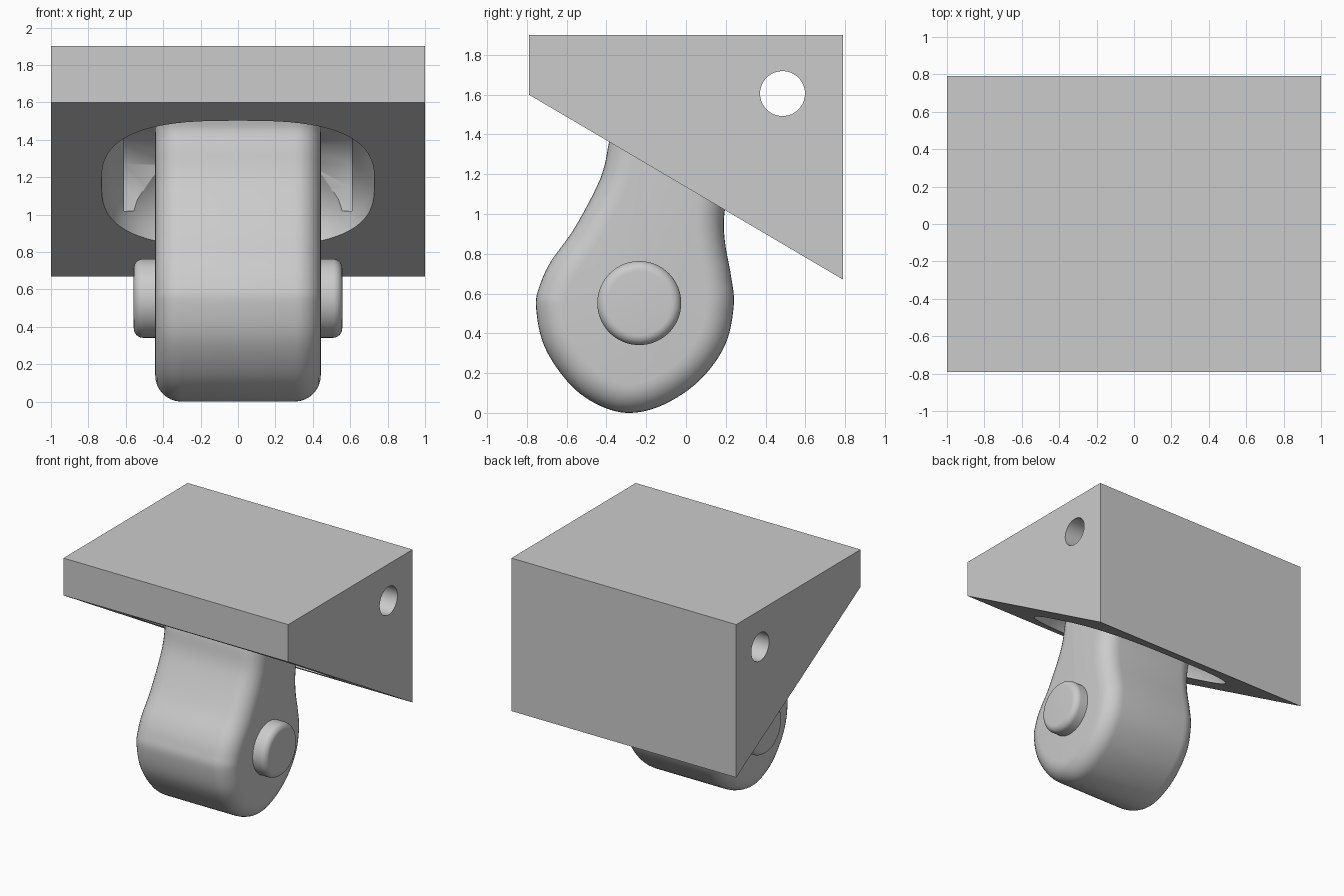
import bpy, bmesh, math
from mathutils import Vector

cube = bpy.data.objects.get("Cube")
if cube:
    bpy.data.objects.remove(cube)

grey = bpy.data.materials.new("plain grey")
grey.use_nodes = True
COLOUR = (0.6, 0.6, 0.6, 1)
grey.diffuse_color = COLOUR
grey.node_tree.nodes["Principled BSDF"].inputs["Base Color"].default_value = COLOUR


def loft(name, rings):
    """Skin a list of equal-length closed rings and cap both ends."""
    bm = bmesh.new()
    loops = [[bm.verts.new(p) for p in ring] for ring in rings]
    n = len(loops[0])
    for a, b in zip(loops, loops[1:]):
        for i in range(n):
            j = (i + 1) % n
            bm.faces.new((a[i], a[j], b[j], b[i]))
    bm.faces.new(loops[0])
    bm.faces.new(loops[-1])
    bmesh.ops.recalc_face_normals(bm, faces=bm.faces)
    mesh = bpy.data.meshes.new(name)
    bm.to_mesh(mesh)
    bm.free()
    mesh.materials.append(grey)
    obj = bpy.data.objects.new(name, mesh)
    bpy.context.collection.objects.link(obj)
    return obj


def activate(obj):
    bpy.ops.object.select_all(action='DESELECT')
    obj.select_set(True)
    bpy.context.view_layer.objects.active = obj


def smooth(obj):
    activate(obj)
    bpy.ops.object.shade_smooth_by_angle(angle=math.radians(30))


def cut(obj, cutter):
    cutter.hide_render = True
    mod = obj.modifiers.new("cut", 'BOOLEAN')
    mod.operation, mod.solver, mod.object = 'DIFFERENCE', 'EXACT', cutter
    activate(obj)
    bpy.ops.object.modifier_apply(modifier=mod.name)
    bpy.data.objects.remove(cutter)


def section(points, x):
    return [Vector((x, y, z)) for y, z in points]


def prism(name, points, half):
    return loft(name, [section(points, x) for x in (-half, half)])


def circle(y, z, r, n=64):
    return [(y + r * math.cos(math.tau * i / n), z + r * math.sin(math.tau * i / n))
            for i in range(n)]


def spline(points, steps=6):
    """Closed Catmull-Rom curve through the points."""
    pts = [Vector(p) for p in points]
    out = []
    for i in range(len(pts)):
        a, b, c, d = (pts[(i + k) % len(pts)] for k in (-1, 0, 1, 2))
        for s in range(steps):
            t = s / steps
            out.append(0.5 * (2 * b + (c - a) * t + (2 * a - 5 * b + 4 * c - d) * t * t
                              + (3 * b - a - 3 * c + d) * t ** 3))
    return out


def inset(points, d):
    """Move a counter-clockwise outline inward by d."""
    pts = [Vector(p) for p in points]
    out = []
    for i, p in enumerate(pts):
        t = (pts[(i + 1) % len(pts)] - pts[i - 1]).normalized()
        out.append(p + d * Vector((-t.y, t.x)))
    return out


def rounded_prism(name, points, half, radius, steps=8):
    """Extrude along x with rounded rims."""
    rings = []
    for i in range(steps + 1):
        a = math.pi / 2 * i / steps
        rings.append((half - radius * (1 - math.cos(a)), radius * (1 - math.sin(a))))
    # cos/sin run from the side wall to the flat cap
    rings = [(half - radius + radius * math.sin(math.pi / 2 * i / steps),
              radius * (1 - math.cos(math.pi / 2 * i / steps))) for i in range(steps + 1)]
    full = [(-x, d) for x, d in reversed(rings)] + rings
    obj = loft(name, [section(inset(points, d), x) for x, d in full])
    smooth(obj)
    return obj


# Wedge-shaped mounting block
block = prism("mounting_block", [(-0.79, 1.6), (0.79, 0.67), (0.79, 1.9), (-0.79, 1.9)], 1)

# Cross hole through the block
cut(block, prism("hole_cutter", circle(0.485, 1.605, 0.113), 1.2))

# Oval bowl sunk into the sloping underside
along = Vector((0, 1.58, -0.93)).normalized()
inward = Vector((0, 0.93, 1.58)).normalized()
centre = Vector((0, -0.05, 1.165))


def oval(scale, depth, power=2.8, n=72):
    ring = []
    for i in range(n):
        c, s = math.cos(math.tau * i / n), math.sin(math.tau * i / n)
        u = math.copysign(abs(c) ** (2 / power), c) * 0.73 * scale
        v = math.copysign(abs(s) ** (2 / power), s) * 0.665 * scale
        ring.append(centre + Vector((u, 0, 0)) + along * v + inward * depth)
    return ring


bowl = [oval(1, -0.1)]
bowl += [oval(math.cos(a), 0.42 * math.sin(a)) for a in (math.radians(8 * k) for k in range(9))]
cut(block, loft("bowl_cutter", bowl))

# Deeper chamber behind the bowl
chamber = [(-0.4, 1.4), (0.1, 1.1), (0.3, 1.02), (0.43, 1.02), (0.43, 1.14),
           (0.4, 1.27), (0.32, 1.38), (0.2, 1.46), (0, 1.55), (-0.3, 1.6), (-0.42, 1.55)]
cut(block, prism("chamber_cutter", chamber, 0.61))
smooth(block)

# Drop-shaped arm hanging from the block
arm = [(-0.36, 1.56), (-0.365, 1.45), (-0.387, 1.36), (-0.43, 1.18), (-0.56, 0.93),
       (-0.68, 0.76), (-0.735, 0.64), (-0.754, 0.53), (-0.71, 0.33), (-0.58, 0.14),
       (-0.43, 0.035), (-0.276, 0), (-0.105, 0.045), (0.07, 0.165), (0.196, 0.34),
       (0.24, 0.54), (0.226, 0.69), (0.2, 0.83), (0.19, 0.945), (0.2, 1.05),
       (0.23, 1.2), (0.2, 1.4), (0.05, 1.54), (-0.15, 1.6)]
rounded_prism("swing_arm", spline(arm), 0.4425, 0.14)

# Cross pin through the arm
rounded_prism("cross_pin", circle(-0.235, 0.552, 0.211), 0.5575, 0.05)
